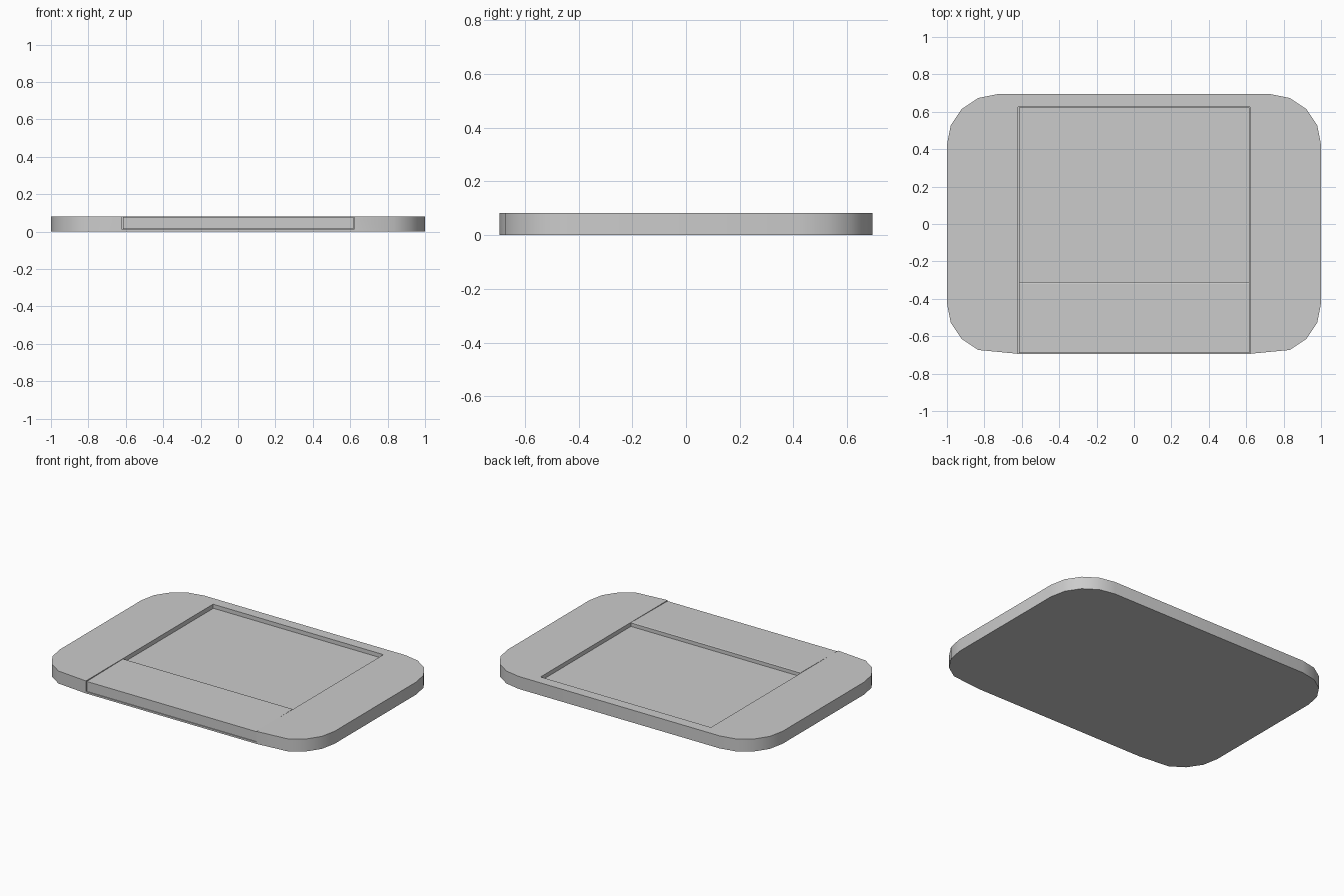
import bpy, bmesh, math
from mathutils import Vector

if "Cube" in bpy.data.objects:
    bpy.data.objects.remove(bpy.data.objects["Cube"])

HALF_X, HALF_Y, R = 1.0, 0.694, 0.27
HEIGHT, FLOOR = 0.082, 0.012
SLOT_X, SLOT_BACK = 0.619, 0.625


def prism(name, points, direction):
    """Extrude a closed 3D outline along a direction."""
    bm = bmesh.new()
    face = bm.faces.new([bm.verts.new(p) for p in points])
    ext = bmesh.ops.extrude_face_region(bm, geom=[face])
    verts = [g for g in ext["geom"] if isinstance(g, bmesh.types.BMVert)]
    bmesh.ops.translate(bm, verts=verts, vec=Vector(direction))
    bmesh.ops.recalc_face_normals(bm, faces=bm.faces[:])
    mesh = bpy.data.meshes.new(name)
    bm.to_mesh(mesh)
    bm.free()
    obj = bpy.data.objects.new(name, mesh)
    bpy.context.collection.objects.link(obj)
    return obj


def smooth(obj):
    bpy.ops.object.select_all(action='DESELECT')
    obj.select_set(True)
    bpy.context.view_layer.objects.active = obj
    bpy.ops.object.shade_smooth_by_angle(angle=math.radians(30))


# Tray body outline: four-segment corners, front ones running out to the slot
half = []
for i in range(9):
    if i < 4:  # front right corner
        a = math.radians(-67.5 + 22.5 * i)
        cy = -HALF_Y + R
    else:      # back right corner
        a = math.radians(22.5 * (i - 4))
        cy = HALF_Y - R
    half.append((HALF_X - R + R * math.cos(a), cy + R * math.sin(a)))
half.insert(0, (SLOT_X, -HALF_Y))
outline = half + [(-x, y) for x, y in reversed(half)]
body = prism("tray_body", [(x, y, 0) for x, y in outline], (0, 0, HEIGHT))

# Slot open to the front
slot = [(-SLOT_X, -0.9), (SLOT_X, -0.9), (SLOT_X, SLOT_BACK), (-SLOT_X, SLOT_BACK)]
cutter = prism("slot_cutter", [(x, y, FLOOR) for x, y in slot], (0, 0, 0.2))
mod = body.modifiers.new("slot", 'BOOLEAN')
mod.operation = 'DIFFERENCE'
mod.solver = 'EXACT'
mod.object = cutter
bpy.context.view_layer.objects.active = body
bpy.ops.object.modifier_apply(modifier=mod.name)
bpy.data.objects.remove(cutter)
smooth(body)

# Stepped insert: raised front panel and lower flat window
profile = [(-0.690, FLOOR + 0.001), (-0.690, 0.078), (-0.320, 0.082), (-0.310, 0.080),
           (-0.310, 0.057), (0.623, 0.057), (0.623, FLOOR + 0.001)]
prism("sliding_insert", [(-0.615, y, z) for y, z in profile], (1.232, 0, 0))
